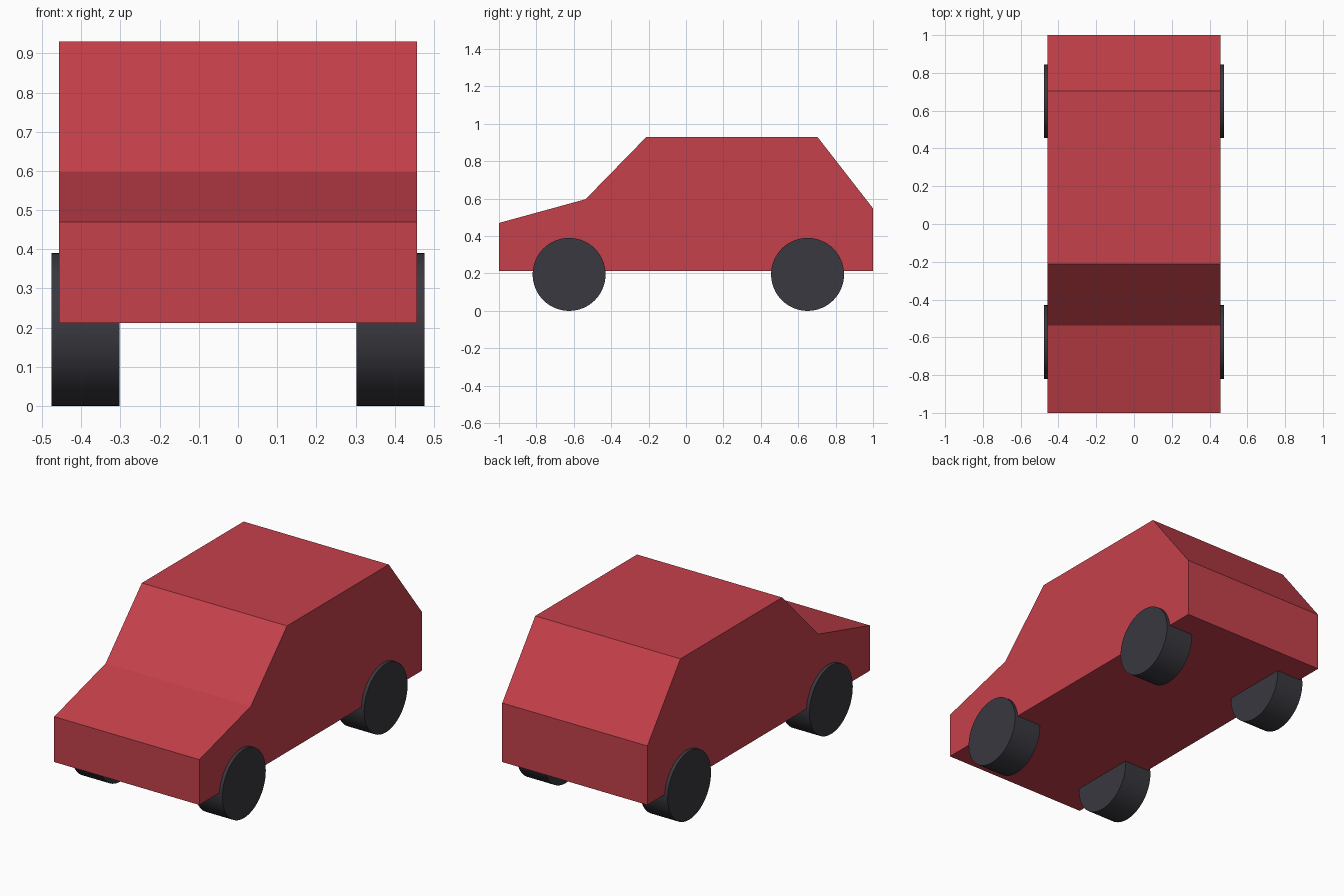
import bpy
import bmesh
import math
from mathutils import Matrix

cube = bpy.data.objects.get("Cube")
if cube:
    bpy.data.objects.remove(cube, do_unlink=True)


def material(name, color):
    mat = bpy.data.materials.new(name)
    mat.use_nodes = True
    mat.diffuse_color = color
    mat.node_tree.nodes["Principled BSDF"].inputs["Base Color"].default_value = color
    return mat


def add_object(name, bm, mat):
    bmesh.ops.recalc_face_normals(bm, faces=bm.faces)
    mesh = bpy.data.meshes.new(name)
    bm.to_mesh(mesh)
    bm.free()
    mesh.materials.append(mat)
    obj = bpy.data.objects.new(name, mesh)
    bpy.context.collection.objects.link(obj)
    return obj


red = material("red paint", (0.56, 0.052, 0.07, 1))
rubber = material("dark rubber", (0.041, 0.04, 0.05, 1))

# Body: side profile (y, z) extruded across the width
HALF_WIDTH = 0.457
PROFILE = [(-1, 0.212), (-1, 0.47), (-0.537, 0.597), (-0.212, 0.93),
           (0.703, 0.93), (1, 0.548), (1, 0.212)]
bm = bmesh.new()
side = bm.faces.new([bm.verts.new((-HALF_WIDTH, y, z)) for y, z in PROFILE])
extruded = bmesh.ops.extrude_face_region(bm, geom=[side], use_keep_orig=True)
bmesh.ops.translate(bm, vec=(2 * HALF_WIDTH, 0, 0),
                    verts=[v for v in extruded["geom"] if isinstance(v, bmesh.types.BMVert)])
add_object("body", bm, red)

# Wheels: smooth cylinders lying across the car
RADIUS = 0.195
INNER, OUTER = 0.302, 0.476
for end, y in (("front", -0.625), ("rear", 0.65)):
    for hand, sign in (("left", 1), ("right", -1)):
        bm = bmesh.new()
        bmesh.ops.create_cone(bm, cap_ends=True, segments=64, radius1=RADIUS,
                              radius2=RADIUS, depth=OUTER - INNER,
                              matrix=Matrix.Rotation(math.pi / 2, 4, "Y"))
        wheel = add_object(f"{end}_{hand}_wheel", bm, rubber)
        wheel.location = (sign * (INNER + OUTER) / 2, y, RADIUS)
        bpy.ops.object.select_all(action="DESELECT")
        wheel.select_set(True)
        bpy.context.view_layer.objects.active = wheel
        bpy.ops.object.shade_smooth_by_angle(angle=math.radians(30))
